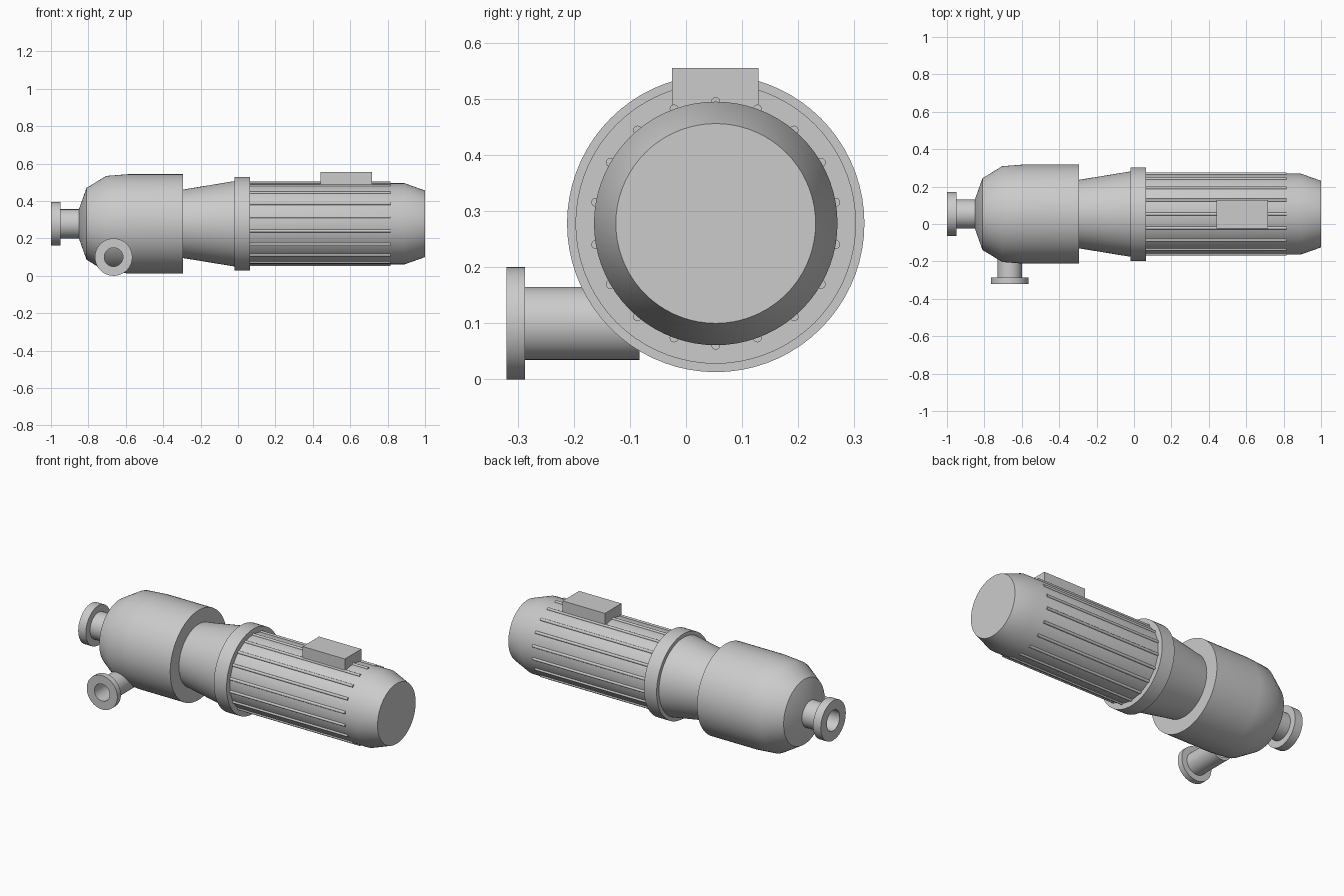
import bpy
import bmesh
import math
from mathutils import Matrix, Vector

cube = bpy.data.objects.get("Cube")
if cube:
    bpy.data.objects.remove(cube, do_unlink=True)

AXIS_Y, AXIS_Z = 0.053, 0.278   # centre line of the machine

grey = bpy.data.materials.new("machine grey")
grey.use_nodes = True
colour = (0.6, 0.6, 0.6, 1)
grey.diffuse_color = colour
grey.node_tree.nodes["Principled BSDF"].inputs["Base Color"].default_value = colour


def finish(name, bm):
    bmesh.ops.recalc_face_normals(bm, faces=bm.faces)
    mesh = bpy.data.meshes.new(name)
    bm.to_mesh(mesh)
    bm.free()
    mesh.materials.append(grey)
    obj = bpy.data.objects.new(name, mesh)
    bpy.context.collection.objects.link(obj)
    bpy.ops.object.select_all(action='DESELECT')
    obj.select_set(True)
    bpy.context.view_layer.objects.active = obj
    bpy.ops.object.shade_smooth_by_angle(angle=math.radians(28))
    return obj


def lathe(name, profile, matrix=None, closed=False, steps=72):
    """Turn (x, radius) points about the x axis; closed profiles make tubes."""
    bm = bmesh.new()
    verts = [bm.verts.new((x, 0, r)) for x, r in profile]
    pairs = list(zip(verts, verts[1:]))
    if closed:
        pairs.append((verts[-1], verts[0]))
    edges = [bm.edges.new(p) for p in pairs]
    bmesh.ops.spin(bm, geom=verts + edges, cent=(0, 0, 0), axis=(1, 0, 0),
                   angle=math.tau, steps=steps, use_duplicate=False)
    bmesh.ops.remove_doubles(bm, verts=bm.verts, dist=1e-5)
    if matrix is None:
        matrix = Matrix.Translation((0, AXIS_Y, AXIS_Z))
    bm.transform(matrix)
    return finish(name, bm)


# Pump casing with domed end
lathe("pump_casing", [(-0.85, 0), (-0.85, 0.08), (-0.81, 0.192), (-0.705, 0.256),
                      (-0.59, 0.265), (-0.295, 0.265), (-0.295, 0)])

# Inlet pipe with its flange, open at the end
lathe("inlet_pipe", [(-1, 0.06), (-1, 0.117), (-0.95, 0.117), (-0.95, 0.078),
                     (-0.84, 0.078), (-0.84, 0.06)], closed=True)

# Outlet pipe with its flange, pointing forward from low on the casing
outlet = Matrix.Translation((-0.665, 0, 0.1)) @ Matrix.Rotation(math.pi / 2, 4, 'Z')
lathe("outlet_pipe", [(-0.32, 0.05), (-0.32, 0.1), (-0.287, 0.1), (-0.287, 0.065),
                      (-0.083, 0.065), (-0.083, 0.05)], outlet, closed=True)

# Tapered coupling housing and mounting flange
lathe("coupling_housing", [(-0.295, 0), (-0.295, 0.183), (-0.02, 0.228), (-0.02, 0)])
lathe("motor_flange", [(-0.02, 0), (-0.02, 0.25), (0.063, 0.25), (0.063, 0)])

# Motor body with tapered fan cover
lathe("motor_body", [(0.063, 0), (0.063, 0.217), (0.89, 0.217), (1, 0.178), (1, 0)])

# Round cooling ribs spaced around the motor
bm = bmesh.new()
RIBS = 18
for i in range(RIBS):
    a = math.tau * i / RIBS
    centre = Vector((0.439, AXIS_Y + 0.217 * math.sin(a), AXIS_Z + 0.217 * math.cos(a)))
    bmesh.ops.create_cone(bm, cap_ends=True, segments=16, radius1=0.008, radius2=0.008,
                          depth=0.752, matrix=Matrix.Translation(centre)
                          @ Matrix.Rotation(math.pi / 2, 4, 'Y'))
finish("cooling_ribs", bm)

# Terminal box on top of the motor
bm = bmesh.new()
bmesh.ops.create_cube(bm, size=1, matrix=Matrix.Translation((0.578, 0.052, 0.51))
                      @ Matrix.Diagonal((0.276, 0.154, 0.09, 1)))
finish("terminal_box", bm)
